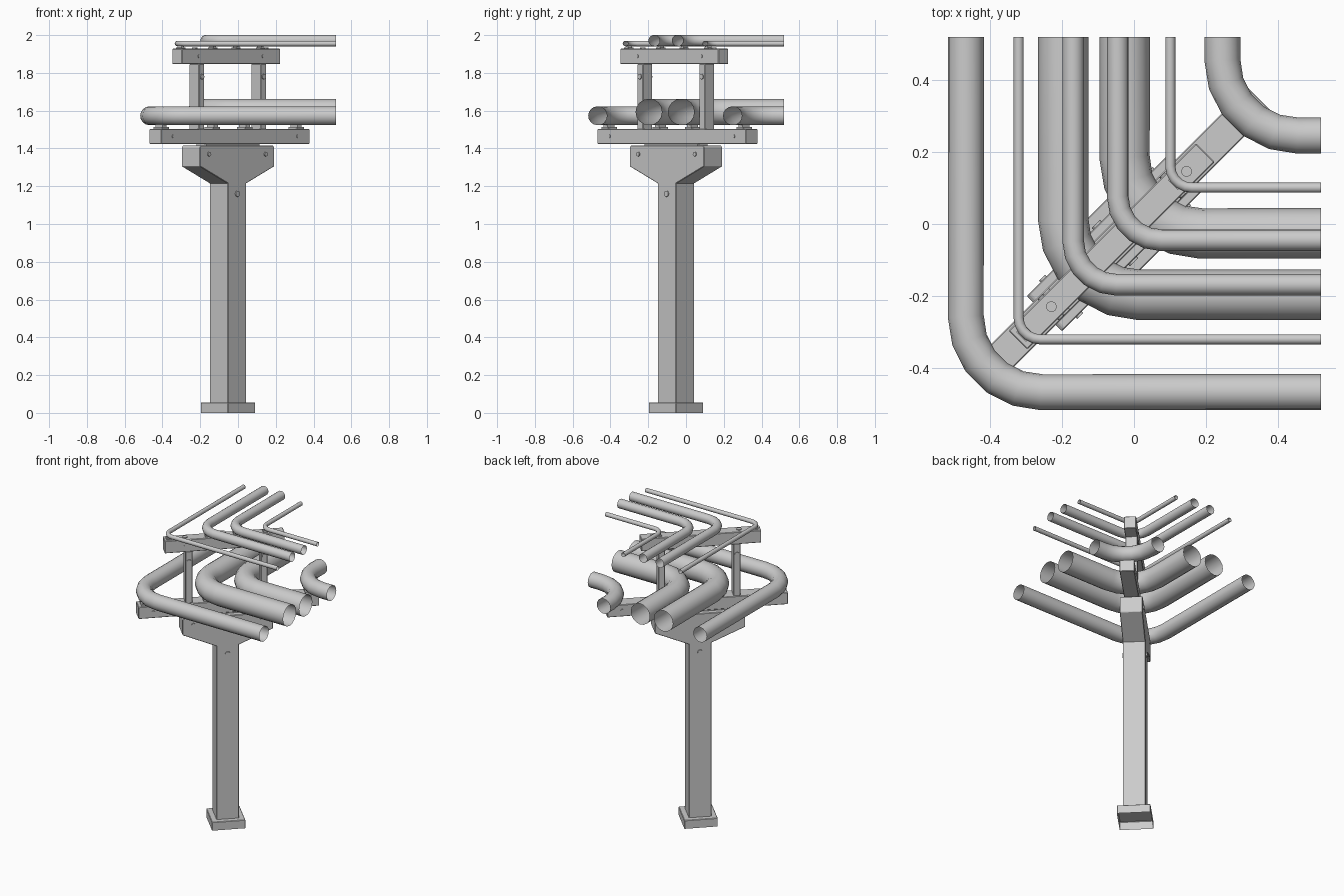
import bpy, bmesh, math
from mathutils import Vector, Matrix

if "Cube" in bpy.data.objects:
    bpy.data.objects.remove(bpy.data.objects["Cube"])

R2 = math.sqrt(2)
TURN = math.radians(45)          # the support frame runs along the x = y diagonal


def finish(name, bm, c, z=0, bevel=0.0):
    """Turn a bmesh into an object rotated onto the diagonal at x = y = c."""
    bmesh.ops.recalc_face_normals(bm, faces=bm.faces[:])
    me = bpy.data.meshes.new(name)
    bm.to_mesh(me)
    bm.free()
    ob = bpy.data.objects.new(name, me)
    bpy.context.collection.objects.link(ob)
    ob.location = (c, c, z)
    ob.rotation_euler = (0, 0, TURN)
    if bevel:
        mod = ob.modifiers.new("edge_chamfer", 'BEVEL')
        mod.width = bevel
        mod.segments = 1
    return ob


def box(name, c, z0, z1, length, thick, bevel=0.003, open_bottom=False):
    bm = bmesh.new()
    bmesh.ops.create_cube(bm, size=1)
    bmesh.ops.scale(bm, vec=(length, thick, z1 - z0), verts=bm.verts)
    ob = finish(name, bm, c, (z0 + z1) / 2, bevel)
    if open_bottom:
        bm = bmesh.new()
        bm.from_mesh(ob.data)
        low = [f for f in bm.faces if f.calc_center_median().z < -(z1 - z0) / 2 + 1e-4]
        bmesh.ops.delete(bm, geom=low, context='FACES_ONLY')
        bm.to_mesh(ob.data)
        bm.free()
    return ob


def bolts(name, c, z, along, half_thick, r=0.012, depth=0.006):
    """Bolt heads on both broad sides of a part."""
    bm = bmesh.new()
    for s in along:
        for side in (-1, 1):
            m = Matrix.Translation((s, side * half_thick, 0)) @ Matrix.Rotation(math.pi / 2, 4, 'X')
            bmesh.ops.create_cone(bm, cap_ends=True, segments=12, radius1=r, radius2=r,
                                  depth=depth * 2, matrix=m)
    return finish(name, bm, c, z)


def pipe(name, c, r, z, bend, steps=5, end=0.52):
    """Open-ended pipe with a rounded right-angle corner near (c, c)."""
    pts = [(c, end)]
    for i in range(steps + 1):
        a = math.pi / 2 * i / steps
        pts.append((c + bend - bend * math.cos(a), c + bend - bend * math.sin(a)))
    pts.append((end, c))
    cu = bpy.data.curves.new(name, 'CURVE')
    cu.dimensions = '3D'
    cu.bevel_depth = r
    cu.bevel_resolution = 6
    cu.use_fill_caps = False
    sp = cu.splines.new('POLY')
    sp.points.add(len(pts) - 1)
    for p, (x, y) in zip(sp.points, pts):
        p.co = (x, y, z, 1)
    sp.use_smooth = True
    ob = bpy.data.objects.new(name, cu)
    bpy.context.collection.objects.link(ob)
    return ob


def saddle(name, c, z0, z1, size, thick):
    """Two-step pad that carries a pipe on a beam."""
    mid = z0 + (z1 - z0) * 0.5
    box(name + "_plate", c, z0, mid, size, thick, 0)
    box(name + "_block", c, mid, z1 + 0.006, size * 0.6, thick * 0.8, 0)


# Foot and column
C = -0.053
box("foot", C, 0, 0.056, 0.205, 0.205, 0.003, True)
box("column", C, 0.056, 1.23, 0.138, 0.138, 0.003, True)
bolts("column_bolts", C, 1.16, [0], 0.069, 0.016)

# Flared column head
half = [(0.069, 1.215), (0.278, 1.305), (0.278, 1.408), (0.268, 1.416)]
outline = half + [(-x, z) for x, z in reversed(half)]
bm = bmesh.new()
face = bm.faces.new([bm.verts.new((x, -0.069, z)) for x, z in outline])
ext = bmesh.ops.extrude_face_region(bm, geom=[face])
bmesh.ops.translate(bm, vec=(0, 0.138, 0),
                    verts=[v for v in ext["geom"] if isinstance(v, bmesh.types.BMVert)])
finish("column_head", bm, C, 0, 0.003)
bolts("head_bolts", C, 1.37, [-0.212, 0.212], 0.069)
box("head_shim", C, 1.415, 1.426, 0.40, 0.075, 0)

# Lower beam
LOW_Z = 1.503
box("lower_beam", -0.045, 1.424, LOW_Z, 1.112, 0.09)
bolts("lower_beam_bolts", -0.045, 1.464, [-0.465, 0.465], 0.045, 0.010, 0.004)

# Uprights and upper beam
for side, c in (("outer", -0.2175), ("inner", 0.11)):
    box(side + "_upright", c, LOW_Z - 0.002, 1.848, 0.042, 0.072)
    bolts(side + "_upright_bolts", c, 1.78, [0], 0.036, 0.014)
    bm = bmesh.new()
    bmesh.ops.create_cone(bm, cap_ends=True, segments=12, radius1=0.015, radius2=0.015, depth=0.012)
    finish(side + "_top_bolt", bm, c * 1.15 + 0.02, 1.928)
UP_Z = 1.928
box("upper_beam", -0.062, 1.846, UP_Z, 0.738, 0.074)
bolts("upper_beam_bolts", -0.062, 1.888, [-0.24, 0.24], 0.037, 0.010, 0.004)

# Pipes: corner position, radius, bend radius
lower = [(-0.468, 0.05, 0.21), (-0.197, 0.07, 0.21), (-0.026, 0.07, 0.21), (0.246, 0.05, 0.21)]
upper = [(-0.321, 0.014, 0.06), (-0.169, 0.03, 0.12), (-0.045, 0.03, 0.12), (0.101, 0.014, 0.06)]
for level, rows, top, gap, size in (("lower", lower, LOW_Z, 0.02, 0.05),
                                    ("upper", upper, UP_Z, 0.013, 0.03)):
    for i, (c, r, bend) in enumerate(rows, 1):
        pipe(f"{level}_pipe_{i}", c, r, top + gap + r, bend)
        # where the bend crosses the diagonal
        saddle(f"{level}_saddle_{i}", c + bend * (1 - 1 / R2), top, top + gap, size, size * 1.3)
